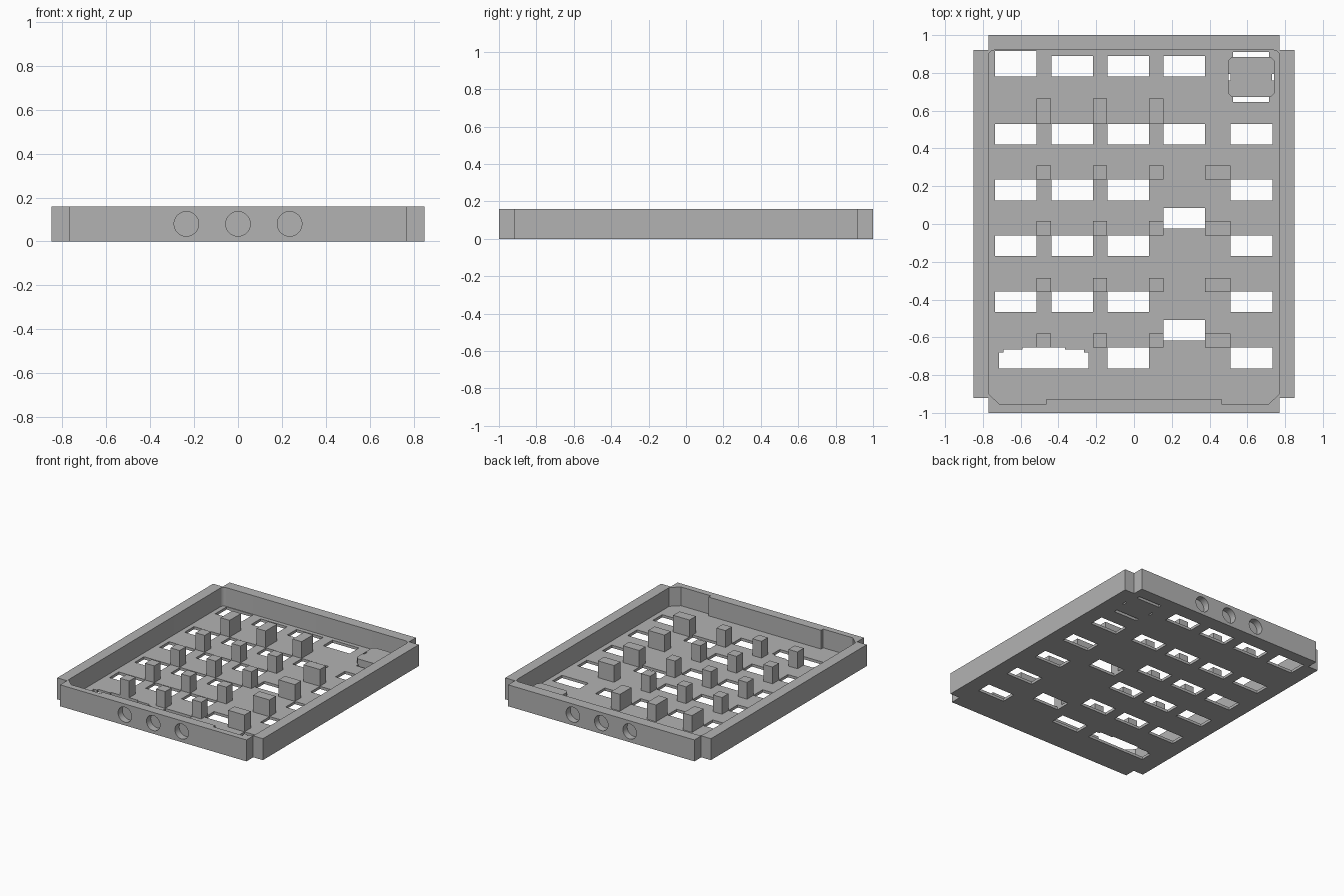
import bpy, bmesh, math
from mathutils import Matrix

if "Cube" in bpy.data.objects:
    bpy.data.objects.remove(bpy.data.objects["Cube"])

grey = bpy.data.materials.new("plain grey")
grey.use_nodes = True
COLOUR = (0.45, 0.45, 0.45, 1)
grey.diffuse_color = COLOUR
grey.node_tree.nodes["Principled BSDF"].inputs["Base Color"].default_value = COLOUR

HEIGHT, FLOOR, POST_TOP = 0.16, 0.02, 0.145


def add_prism(bm, outline, z0, z1):
    """Extrude a flat outline from z0 up to z1."""
    face = bm.faces.new([bm.verts.new((x, y, z0)) for x, y in outline])
    top = bmesh.ops.extrude_face_region(bm, geom=[face])["geom"]
    bmesh.ops.translate(bm, vec=(0, 0, z1 - z0),
                        verts=[v for v in top if isinstance(v, bmesh.types.BMVert)])


def rect(x0, x1, y0, y1):
    return [(x0, y0), (x1, y0), (x1, y1), (x0, y1)]


def mirror_x(half):
    """Close a right-hand half outline with its mirror image."""
    return half + [(-x, y) for x, y in reversed(half)]


def finish(name, bm):
    bmesh.ops.recalc_face_normals(bm, faces=bm.faces)
    mesh = bpy.data.meshes.new(name)
    bm.to_mesh(mesh)
    bm.free()
    mesh.materials.append(grey)
    obj = bpy.data.objects.new(name, mesh)
    bpy.context.collection.objects.link(obj)
    return obj


def prisms(name, outlines, z0, z1):
    bm = bmesh.new()
    for outline in outlines:
        add_prism(bm, outline, z0, z1)
    return finish(name, bm)


def cut(obj, cutters):
    """Subtract the cutters and bake the result."""
    for c in cutters:
        mod = obj.modifiers.new("cut", "BOOLEAN")
        mod.operation, mod.solver, mod.object = "DIFFERENCE", "EXACT", c
    graph = bpy.context.evaluated_depsgraph_get()
    baked = bpy.data.meshes.new_from_object(obj.evaluated_get(graph))
    obj.modifiers.clear()
    obj.data = baked


# Tray: cross-shaped outline with notched corners
tray = prisms("tray", [mirror_x([(0.77, -1), (0.77, -0.92), (0.85, -0.92),
                                 (0.85, 0.92), (0.77, 0.92), (0.77, 1)])], 0, HEIGHT)

# Inner cavity: bevelled front corners, thicker front middle, rounded back corners
R = 0.03
arc = [(0.77 - R + R * math.cos(a), 0.92 - R + R * math.sin(a))
       for a in (math.pi / 2 * i / 6 for i in range(7))]
cavity = prisms("cavity_cutter", [mirror_x(
    [(0.465, -0.93), (0.465, -0.955), (0.71, -0.955), (0.77, -0.9)] + arc)], FLOOR, 0.3)

# Floor windows on a grid of columns and rows
columns = [-0.735, -0.437, -0.14, 0.157, 0.512]
rows = {0.78: (1, 2, 3), 0.42: (0, 1, 2, 3, 4), 0.125: (0, 1, 2, 4),
        -0.17: (0, 1, 2, 4), -0.467: (0, 1, 2, 4), -0.765: (2, 4),
        -0.025: (3,), -0.617: (3,)}
windows = [rect(columns[c], columns[c] + 0.22, y, y + 0.11)
           for y, cols in rows.items() for c in cols]
windows.append(rect(-0.735, -0.515, 0.78, 0.915))

# Stepped wide window at the front left of the floor
windows.append([(-0.715, -0.765), (-0.24, -0.765), (-0.24, -0.68), (-0.265, -0.68),
                (-0.265, -0.665), (-0.366, -0.665), (-0.366, -0.655),
                (-0.59, -0.655), (-0.59, -0.665), (-0.69, -0.665),
                (-0.69, -0.68), (-0.715, -0.68)])

# Narrow slots around the raised pad
windows += [rect(0.525, 0.716, 0.885, 0.91), rect(0.525, 0.716, 0.647, 0.673),
            rect(0.499, 0.511, 0.76, 0.795), rect(0.73, 0.742, 0.76, 0.795)]
window_cutter = prisms("window_cutter", windows, -0.1, 0.12)

# Blind round pockets in the front and back walls
bm = bmesh.new()
for x in (-0.235, 0, 0.235):
    for y in (-1, 1):
        bmesh.ops.create_cone(bm, cap_ends=True, segments=48, radius1=0.056,
                              radius2=0.056, depth=0.1,
                              matrix=Matrix.Translation((x, y, HEIGHT / 2))
                              @ Matrix.Rotation(math.pi / 2, 4, "X"))
pocket_cutter = finish("pocket_cutter", bm)

# Raised pad with clipped corners
x0, x1, y0, y1, c = 0.498, 0.744, 0.673, 0.885, 0.02
pad = prisms("raised_pad", [[(x0 + c, y0), (x1 - c, y0), (x1, y0 + c), (x1, y1 - c),
                             (x1 - c, y1), (x0 + c, y1), (x0, y1 - c), (x0, y0 + c)]],
             FLOOR - 0.005, 0.06)

cut(tray, [cavity, window_cutter, pocket_cutter])
cut(pad, [window_cutter])
for cutter in (cavity, window_cutter, pocket_cutter):
    bpy.data.objects.remove(cutter)

# Support posts standing between the windows
posts = []
for y in (0.235, -0.06, -0.36, -0.655):
    posts += [rect(x, x + 0.075, y, y + 0.075) for x in (-0.515, -0.218, 0.08)]
    posts.append(rect(0.377, 0.512, y, y + 0.075))
posts += [rect(x, x + 0.075, 0.53, 0.665) for x in (-0.515, -0.218, 0.08)]
prisms("support_posts", posts, FLOOR - 0.005, POST_TOP)

# Smooth the round pockets while keeping edges sharp
bpy.ops.object.select_all(action="DESELECT")
tray.select_set(True)
bpy.context.view_layer.objects.active = tray
bpy.ops.object.shade_smooth_by_angle(angle=math.radians(30))
